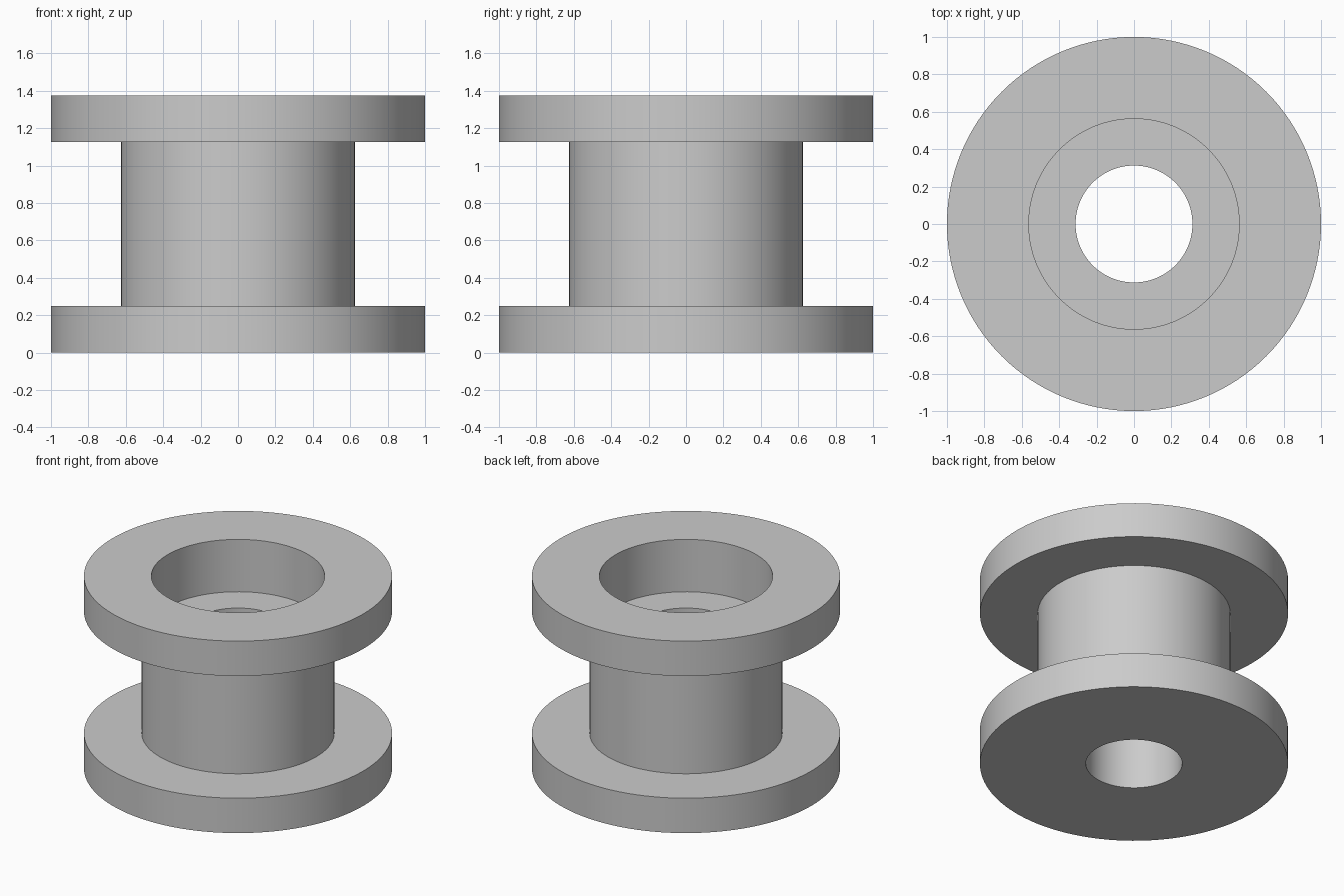
import bpy
import bmesh
import math
from mathutils import Vector

cube = bpy.data.objects.get("Cube")
if cube:
    bpy.data.objects.remove(cube, do_unlink=True)

SEGMENTS = 128
FLANGE_R, CORE_R, POCKET_R, BORE_R = 1.0, 0.625, 0.5625, 0.3125
HEIGHT, FLANGE_H, POCKET_FLOOR = 1.375, 0.25, 1.0

# Plain grey finish
grey = bpy.data.materials.new("light_grey")
grey.use_nodes = True
colour = (0.6, 0.6, 0.6, 1.0)
grey.diffuse_color = colour
grey.node_tree.nodes["Principled BSDF"].inputs["Base Color"].default_value = colour


def lathe(name, profile, material):
    """Spin a closed (radius, height) profile around the z axis."""
    bm = bmesh.new()
    verts = [bm.verts.new((r, 0, z)) for r, z in profile]
    edges = [bm.edges.new((v, verts[(i + 1) % len(verts)])) for i, v in enumerate(verts)]
    bmesh.ops.spin(bm, geom=verts + edges, cent=Vector(), axis=Vector((0, 0, 1)),
                   angle=math.tau, steps=SEGMENTS, use_merge=True)
    bmesh.ops.remove_doubles(bm, verts=bm.verts[:], dist=0.0001)
    bmesh.ops.recalc_face_normals(bm, faces=bm.faces[:])
    mesh = bpy.data.meshes.new(name)
    bm.to_mesh(mesh)
    bm.free()
    mesh.materials.append(material)
    obj = bpy.data.objects.new(name, mesh)
    bpy.context.collection.objects.link(obj)
    bpy.ops.object.select_all(action="DESELECT")
    obj.select_set(True)
    bpy.context.view_layer.objects.active = obj
    bpy.ops.object.shade_smooth_by_angle(angle=math.radians(30))
    return obj


# Spool: two flanges on a core, with a through bore and a wider pocket on top
lathe("flanged_spool", [
    (BORE_R, 0),
    (FLANGE_R, 0),
    (FLANGE_R, FLANGE_H),
    (CORE_R, FLANGE_H),
    (CORE_R, HEIGHT - FLANGE_H),
    (FLANGE_R, HEIGHT - FLANGE_H),
    (FLANGE_R, HEIGHT),
    (POCKET_R, HEIGHT),
    (POCKET_R, POCKET_FLOOR),
    (BORE_R, POCKET_FLOOR),
], grey)
